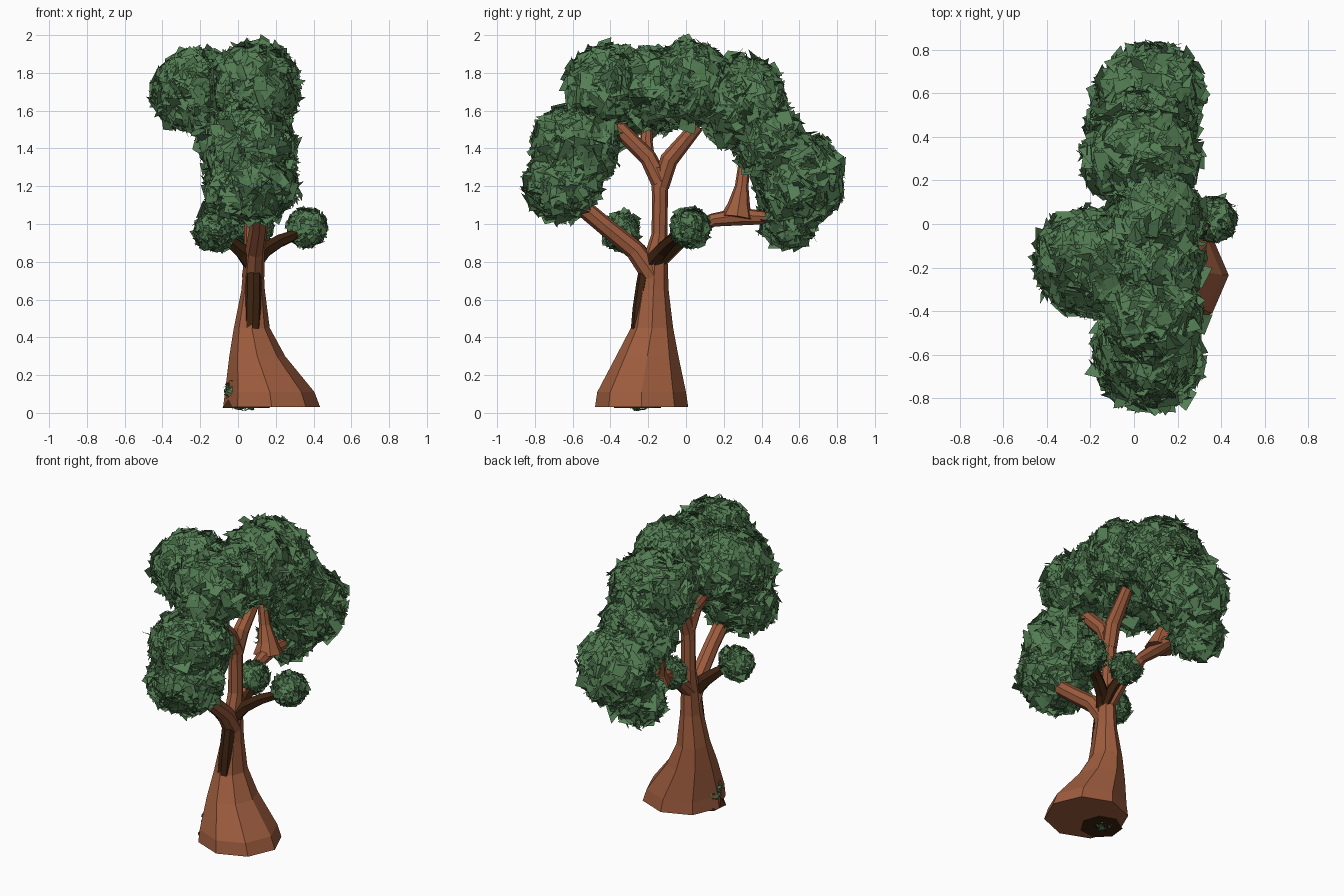
import bpy, math, random
from mathutils import Vector

if "Cube" in bpy.data.objects:
    bpy.data.objects.remove(bpy.data.objects["Cube"])

random.seed(7)


def material(name, rgb):
    m = bpy.data.materials.new(name)
    m.diffuse_color = (*rgb, 1)
    m.use_nodes = True
    m.node_tree.nodes["Principled BSDF"].inputs["Base Color"].default_value = m.diffuse_color
    return m


BARK = material("bark brown", (0.34, 0.108, 0.048))
DARK = material("dark bark", (0.045, 0.016, 0.005))
LEAF = material("leaf green", (0.088, 0.208, 0.088))


def make(name, verts, faces, mat):
    me = bpy.data.meshes.new(name)
    me.from_pydata([tuple(v) for v in verts], [], faces)
    me.materials.append(mat)
    ob = bpy.data.objects.new(name, me)
    bpy.context.collection.objects.link(ob)
    return ob


def loft(name, rings, mat):
    """Skin a list of equal-sized rings and cap both ends."""
    n = len(rings[0])
    verts = [v for r in rings for v in r]
    faces = [(k * n + i, k * n + (i + 1) % n, (k + 1) * n + (i + 1) % n, (k + 1) * n + i)
             for k in range(len(rings) - 1) for i in range(n)]
    faces += [tuple(reversed(range(n))), tuple(range(len(verts) - n, len(verts)))]
    return make(name, verts, faces, mat)


def limb(name, pts, radii, mat=BARK, sides=8):
    """Tapered branch following a path."""
    pts = [Vector(p) for p in pts]
    rings, side = [], None
    for i, (p, r) in enumerate(zip(pts, radii)):
        d = (pts[min(i + 1, len(pts) - 1)] - pts[max(i - 1, 0)]).normalized()
        if side is None:
            side = d.orthogonal()
        side = (side - d * side.dot(d)).normalized()
        up = d.cross(side)
        rings.append([p + r * (math.cos(a) * side + math.sin(a) * up)
                      for a in (math.tau * k / sides for k in range(sides))])
    return loft(name, rings, mat)


def foliage(name, centre, radii, count, size, others=()):
    """Ball of overlapping, tilted, irregular leaf shards."""
    verts, faces = [], []
    centre, radii = Vector(centre), Vector(radii)
    for i in range(count):
        z = 1 - 2 * (i + 0.5) / count
        a = i * 2.39996
        s = math.sqrt(1 - z * z)
        n = Vector((s * math.cos(a), s * math.sin(a), z))
        p = centre + n * radii * random.uniform(0.80, 0.97)
        # leave out shards buried in a neighbouring ball
        if any(Vector(((p - Vector(c))[k] / r[k] for k in range(3))).length < 0.72
               for c, r in others):
            continue
        tilt = Vector([random.gauss(0, 0.38) for _ in range(3)])
        m = (n + tilt).normalized()
        u = m.orthogonal().normalized()
        v = m.cross(u)
        k = random.choice((3, 4, 4))
        start = random.uniform(0, math.tau)
        leaf = size * random.choice((0.7, 0.9, 1.25))
        base = len(verts)
        for j in range(k):
            t = start + math.tau * (j + random.uniform(-0.25, 0.25)) / k
            rad = leaf * random.uniform(0.6, 1.2)
            verts.append(p + rad * (math.cos(t) * u + math.sin(t) * v)
                         + m * random.uniform(-0.1, 0.1) * leaf)
        if k == 3:
            faces.append((base, base + 1, base + 2))
        else:
            faces += [(base, base + 1, base + 2), (base, base + 2, base + 3)]
    return make(name, verts, faces, LEAF)


# Flared eight-sided trunk: centre x, centre y, z, radius x, radius y
profile = [(.178, -.235, .03, .257, .247), (.168, -.235, .11, .237, .235),
           (.102, -.205, .30, .148, .165), (.073, -.18, .45, .095, .112),
           (.08, -.172, .65, .062, .08), (.082, -.165, .80, .052, .068),
           (.08, -.14, .95, .048, .042), (.08, -.138, 1.15, .045, .042),
           (.08, -.138, 1.30, .042, .05)]
loft("trunk", [[Vector((x + rx * math.cos(math.tau * i / 8),
                        y + ry * math.sin(math.tau * i / 8), z)) for i in range(8)]
               for x, y, z, rx, ry in profile], BARK)

# Main branches
limb("front_branch", [(.08, -.17, .72), (.09, -.27, .86), (.11, -.43, .99), (.12, -.62, 1.15)],
     [.06, .052, .048, .047])
limb("upper_front_branch", [(.08, -.135, 1.22), (.07, -.2, 1.35), (.05, -.38, 1.53)],
     [.05, .046, .043])
limb("upper_left_branch", [(.06, -.2, 1.34), (0, -.21, 1.43), (-.12, -.2, 1.58)],
     [.036, .034, .03])
limb("upper_back_branch", [(.08, -.135, 1.2), (.09, -.09, 1.34), (.1, .06, 1.52)],
     [.046, .048, .036])
limb("back_branch", [(.08, -.15, .8), (.07, 0, .94), (.05, .14, 1.02), (.03, .28, 1.04), (.03, .5, 1.03)],
     [.045, .038, .036, .048, .028])
limb("back_branch_fork", [(.03, .27, 1.03), (.02, .28, 1.1), (-.01, .295, 1.2), (-.04, .31, 1.34)],
     [.09, .06, .036, .03])

# Dark twigs, knot on the trunk front and root stub
limb("right_twig", [(.08, -.19, .79), (.14, -.13, .86), (.22, -.08, .91), (.35, -.01, .96)],
     [.05, .042, .036, .025], DARK, 6)
limb("left_twig", [(.08, -.21, .79), (.03, -.24, .85), (-.03, -.28, .9), (-.11, -.34, .96)],
     [.055, .046, .036, .025], DARK, 6)
limb("back_twig", [(.09, -.17, .79), (.1, -.07, .88), (.1, .04, .96)],
     [.05, .04, .025], DARK, 6)
limb("trunk_knot", [(.076, -.25, .41), (.08, -.237, .55), (.082, -.22, .68), (.082, -.2, .8)],
     [.045, .046, .044, .042], DARK, 8)
limb("root_stub", [(.04, -.26, .026), (.04, -.26, .08)], [.13, .09], DARK, 7)

# Large canopy balls, with smaller ones filling the gaps
canopy = [((.06, -.58, 1.41), (.255, .245, .23)),
          ((.07, -.655, 1.21), (.25, .2, .2)),
          ((.08, -.41, 1.735), (.24, .23, .225)),
          ((-.2, -.18, 1.70), (.265, .26, .23)),
          ((.08, -.19, 1.72), (.24, .2, .22)),
          ((.1, .02, 1.745), (.225, .24, .23)),
          ((.03, .3, 1.64), (.28, .235, .26)),
          ((.04, .44, 1.43), (.26, .18, .22)),
          ((.08, .6, 1.24), (.245, .245, .25)),
          ((-.03, .54, 1.04), (.165, .155, .165))]
for i, (c, r) in enumerate(canopy):
    count = int(1000 * (r[0] * r[1] * r[2]) ** (2 / 3) / .0625)
    foliage(f"canopy_{i + 1}", c, r, count, .056, canopy[:i] + canopy[i + 1:])

# Small leaf puffs on the twigs and a tuft at the root
foliage("right_puff", (.365, .02, .98), (.11, .11, .11), 420, .028)
foliage("left_puff", (-.125, -.345, .96), (.115, .1, .11), 420, .028)
foliage("back_puff", (.09, .03, .98), (.1, .1, .1), 420, .028)
foliage("root_tuft", (.035, -.25, .115), (.11, .1, .105), 300, .022)
